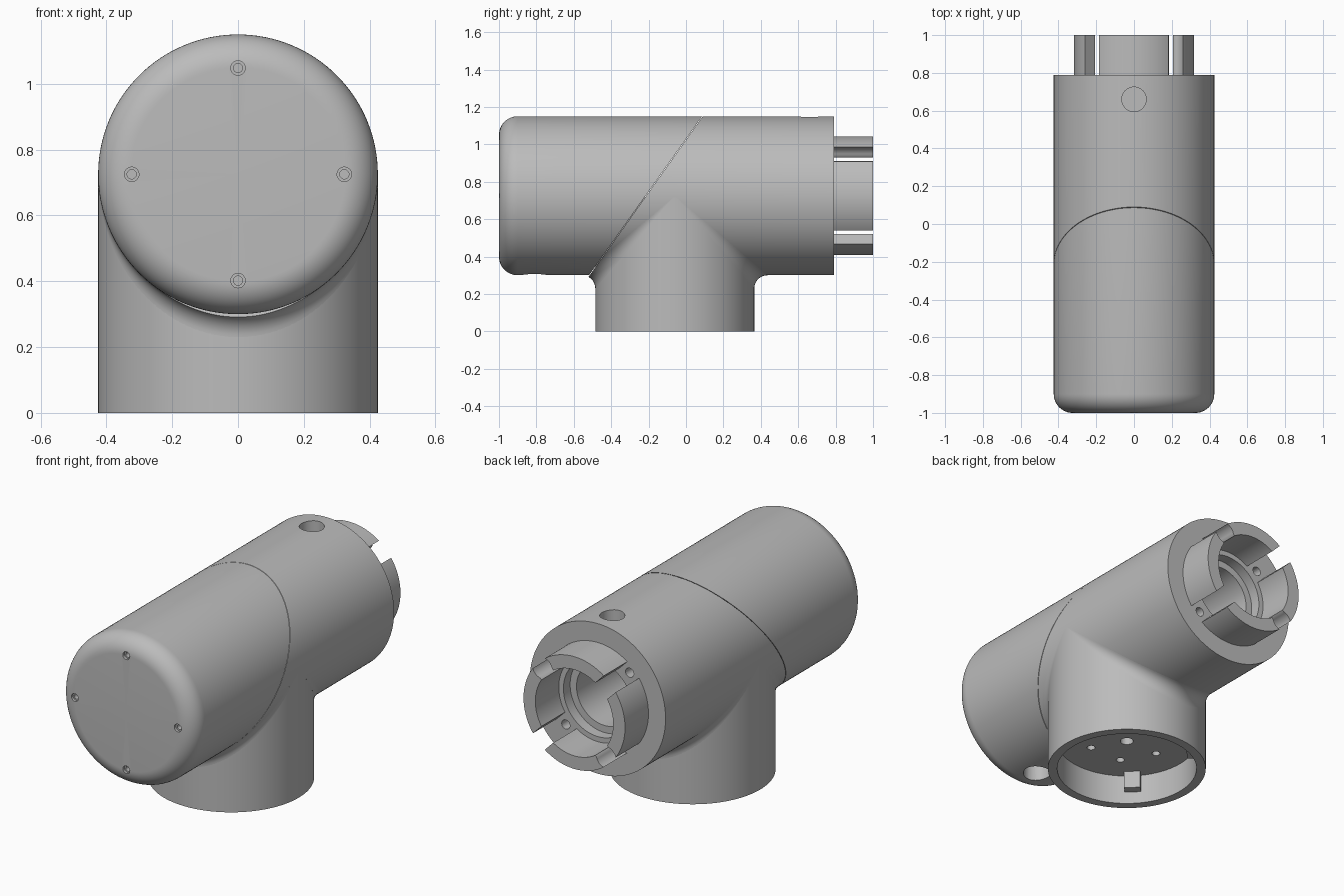
import bpy, bmesh
from math import sin, cos, pi, radians
from mathutils import Vector, Matrix

old = bpy.data.objects.get("Cube")
if old:
    bpy.data.objects.remove(old, do_unlink=True)

R = 0.425            # radius of both tubes
AXIS = 0.725         # height of the horizontal tube axis
LEG_Y = -0.06        # position of the upright tube
FILLET = 0.07
SEAM = Vector((0, 0.09, 1.15))
SEAM_N = Vector((0, -0.815, 0.58)).normalized()

grey = bpy.data.materials.new("plain grey")
grey.use_nodes = True
grey.diffuse_color = (0.5, 0.5, 0.5, 1)
grey.node_tree.nodes["Principled BSDF"].inputs["Base Color"].default_value = grey.diffuse_color


def make(name, bm):
    bmesh.ops.recalc_face_normals(bm, faces=bm.faces)
    mesh = bpy.data.meshes.new(name)
    bm.to_mesh(mesh)
    bm.free()
    ob = bpy.data.objects.new(name, mesh)
    bpy.context.collection.objects.link(ob)
    mesh.materials.append(grey)
    return ob


def along_y(r, h, a):
    return Vector((r * cos(a), h, AXIS + r * sin(a)))


def along_z(r, h, a):
    return Vector((r * cos(a), LEG_Y + r * sin(a), h))


def lathe(profile, place, n=128, closed=False):
    """Revolve (radius, height) points; radius 0 makes a pole."""
    bm = bmesh.new()
    rings = []
    for r, h in profile:
        count = n if r > 0 else 1
        rings.append([bm.verts.new(place(r, h, 2 * pi * i / n)) for i in range(count)])
    pairs = list(zip(rings, rings[1:]))
    if closed:
        pairs.append((rings[-1], rings[0]))
    for a, b in pairs:
        for i in range(n):
            j = (i + 1) % n
            quad = [a[i % len(a)], a[j % len(a)], b[j % len(b)], b[i % len(b)]]
            bm.faces.new(list(dict.fromkeys(quad)))
    return bm


def slice_off(bm, point, keep_positive):
    geom = bm.verts[:] + bm.edges[:] + bm.faces[:]
    cut = bmesh.ops.bisect_plane(bm, geom=geom, plane_co=point, plane_no=SEAM_N,
                                 clear_inner=keep_positive, clear_outer=not keep_positive)
    edges = [e for e in cut["geom_cut"] if isinstance(e, bmesh.types.BMEdge)]
    bmesh.ops.holes_fill(bm, edges=edges, sides=0)


def rod(r, start, end, n=32):
    """Cylinder cutter between two points."""
    start, end = Vector(start), Vector(end)
    d = end - start
    bm = bmesh.new()
    turn = d.to_track_quat("Z", "Y").to_matrix().to_4x4()
    bmesh.ops.create_cone(bm, cap_ends=True, segments=n, radius1=r, radius2=r, depth=d.length,
                          matrix=Matrix.Translation((start + end) / 2) @ turn)
    return make("cutter", bm)


def box(name, size, matrix):
    bm = bmesh.new()
    bmesh.ops.create_cube(bm, size=1, matrix=matrix @ Matrix.Diagonal((*size, 1)))
    return make(name, bm)


def carve(ob, cutters):
    bpy.context.view_layer.objects.active = ob
    for c in cutters:
        mod = ob.modifiers.new("cut", "BOOLEAN")
        mod.operation, mod.solver, mod.object = "DIFFERENCE", "EXACT", c
        bpy.ops.object.modifier_apply(modifier=mod.name)
        bpy.data.objects.remove(c, do_unlink=True)


# Horizontal tube profile: rounded front, stepped bore at the back
profile = [(0, -1)]
profile += [(R - 0.1 + 0.1 * sin(a), -0.9 - 0.1 * cos(a)) for a in (pi / 2 * i / 12 for i in range(13))]
profile += [(R, 0.79), (0.215, 0.79), (0.215, 0.73), (0.175, 0.73), (0.175, 0.3), (0, 0.3)]

# Front cap, in front of the slanted seam
bm = lathe(profile, along_y)
slice_off(bm, SEAM + SEAM_N * 0.003, True)
front_cap = make("front_cap", bm)
cutters = [rod(0.075, (0, -0.81, 0.2), (0, -0.81, 0.5))]
for i in range(4):
    p = along_y(0.323, 0, i * pi / 2)
    for r, depth in ((0.022, 0.015), (0.014, 0.1)):
        cutters.append(rod(r, (p.x, -1.05, p.z), (p.x, -1 + depth, p.z), 24))
carve(front_cap, cutters)

# Rear body, behind the seam
bm = lathe(profile, along_y)
slice_off(bm, SEAM, False)
rear_body = make("rear_body", bm)
cutters = [rod(0.065, (0, 0.66, 1.3), (0, 0.66, 0.95))]
for s in (-1, 1):
    x, z = 0.2 * s, AXIS - 0.2 * s
    cutters.append(rod(0.026, (x, 0.85, z), (x, 0.68, z), 24))
carve(rear_body, cutters)

# Slotted coupling ring
ring = make("coupling_ring", lathe([(0.244, 0.785), (0.318, 0.785), (0.318, 1), (0.244, 1)],
                                   along_y, closed=True))
cutters = []
for a in (pi / 4, -pi / 4):
    cutters.append(box("cutter", (0.9, 0.5, 0.104),
                       Matrix.Translation((0, 0.95, AXIS)) @ Matrix.Rotation(a, 4, "Y")))
for s in (-1, 1):
    x, z = 0.2 * s, AXIS + 0.2 * s
    cutters.append(rod(0.062, (x, 0.7, z), (x, 1.1, z)))
carve(ring, cutters)

# Upright leg with a recessed socket underneath
leg = make("leg", lathe([(0, 0.17), (0.375, 0.17), (0.375, 0), (R, 0), (R, 0.715), (0, 0.715)], along_z))
cutters = [rod(0.035, (0, LEG_Y, 0.1), (0, LEG_Y, 0.25))]
for i in range(6):
    p = along_z(0.205, 0.1, i * pi / 3)
    cutters.append(rod(0.022, p, p + Vector((0, 0, 0.15)), 24))
carve(leg, cutters)

# Locking tabs inside the socket
tabs = []
for side, a in (("front", radians(225)), ("back", radians(135))):
    place = Matrix.Translation(along_z(0.36, 0.125, a)) @ Matrix.Rotation(a, 4, "Z")
    tabs.append(box("socket_tab_" + side, (0.07, 0.087, 0.11), place))

# Rolling-ball fillets where the leg meets the tube
fillets = []
for side, s in (("front", -1), ("back", 1)):
    bm = bmesh.new()
    rows = []
    for i in range(65):
        t = radians(-86 + 172 * i / 64)
        x, y = sin(t), s * cos(t)
        big = R + FILLET
        centre = Vector((big * x, LEG_Y + big * y, AXIS - big * cos(t)))
        to_leg, to_tube = Vector((-x, -y, 0)), Vector((-x, 0, cos(t)))
        pts = [centre + FILLET * to_leg.lerp(to_tube, k / 8).normalized() for k in range(9)]
        deep = R - 0.03
        pts.append(Vector((deep * x, LEG_Y + deep * y, AXIS - deep * cos(t))))
        rows.append([bm.verts.new(p) for p in pts])
    for a, b in zip(rows, rows[1:]):
        for k in range(10):
            m = (k + 1) % 10
            bm.faces.new((a[k], a[m], b[m], b[k]))
    bm.faces.new(rows[0])
    bm.faces.new(rows[-1])
    if s < 0:
        slice_off(bm, SEAM, False)
    fillets.append(make("leg_fillet_" + side, bm))

# Smooth the curves, keep the edges crisp
for ob in [front_cap, rear_body, ring, leg] + tabs + fillets:
    bpy.ops.object.select_all(action="DESELECT")
    ob.select_set(True)
    bpy.context.view_layer.objects.active = ob
    bpy.ops.object.shade_smooth_by_angle(angle=radians(30))
